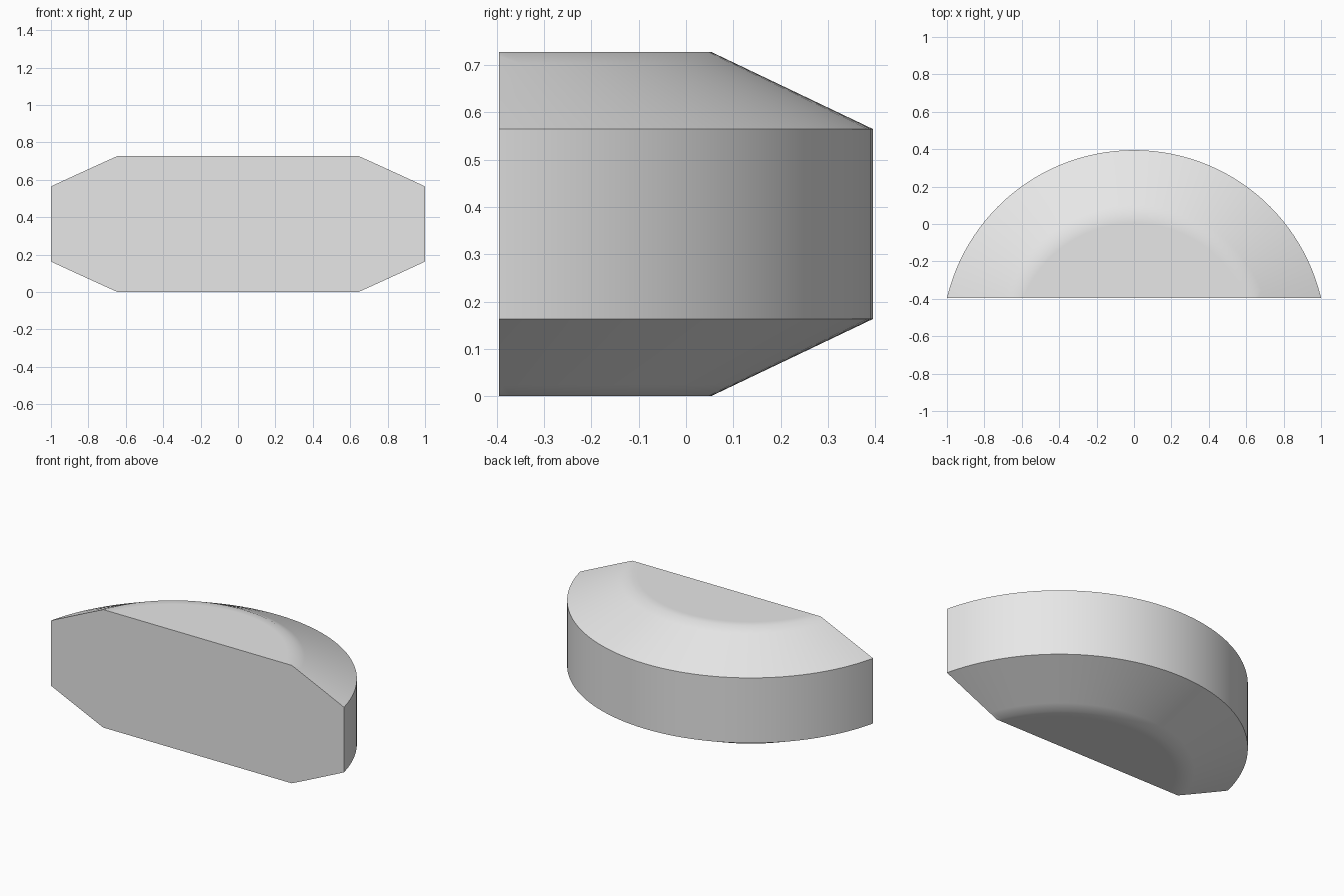
import bpy, bmesh, math
from mathutils import Matrix, Vector

cube = bpy.data.objects.get("Cube")
if cube:
    bpy.data.objects.remove(cube, do_unlink=True)

AXIS_Y = -0.633      # centre of the round body
FRONT_Y = -0.395     # flat front cut
OUTER, INNER = 1.028, 0.686
HEIGHT, CHAMFER = 0.728, 0.163
SEGMENTS = 128

# Plain grey material
grey = bpy.data.materials.new("plain grey")
grey.use_nodes = True
colour = (0.8, 0.8, 0.8, 1)
grey.diffuse_color = colour
grey.node_tree.nodes["Principled BSDF"].inputs["Base Color"].default_value = colour

# Half profile with a support loop on each side of the soft inner edge
slope = CHAMFER / (OUTER - INNER)
lower = [(INNER - 0.05, 0), (INNER, 0), (INNER + 0.05, 0.05 * slope), (OUTER, CHAMFER)]
profile = lower + [(r, HEIGHT - z) for r, z in reversed(lower)]

# Revolve the profile into a chamfered disc
bm = bmesh.new()
rings = []
for r, z in profile:
    angles = [math.tau * i / SEGMENTS for i in range(SEGMENTS)]
    rings.append([bm.verts.new((r * math.cos(a), AXIS_Y + r * math.sin(a), z)) for a in angles])
for a, b in zip(rings, rings[1:]):
    for i in range(SEGMENTS):
        j = (i + 1) % SEGMENTS
        bm.faces.new((a[i], a[j], b[j], b[i]))
bm.faces.new(list(reversed(rings[0])))
bm.faces.new(rings[-1])

# Slice off everything ahead of the front plane and close the cut
bmesh.ops.bisect_plane(bm, geom=bm.verts[:] + bm.edges[:] + bm.faces[:],
                       plane_co=Vector((0, FRONT_Y, 0)), plane_no=Vector((0, -1, 0)),
                       clear_outer=True)
bmesh.ops.holes_fill(bm, edges=[e for e in bm.edges if e.is_boundary], sides=0)
bmesh.ops.recalc_face_normals(bm, faces=bm.faces[:])

mesh = bpy.data.meshes.new("chamfered_half_disc")
bm.to_mesh(mesh)
bm.free()
mesh.materials.append(grey)
body = bpy.data.objects.new("chamfered_half_disc", mesh)
bpy.context.collection.objects.link(body)

# Smooth the curved sides and soft edge, keep the rim and cut sharp
bpy.ops.object.select_all(action='DESELECT')
body.select_set(True)
bpy.context.view_layer.objects.active = body
bpy.ops.object.shade_smooth_by_angle(angle=math.radians(30))
